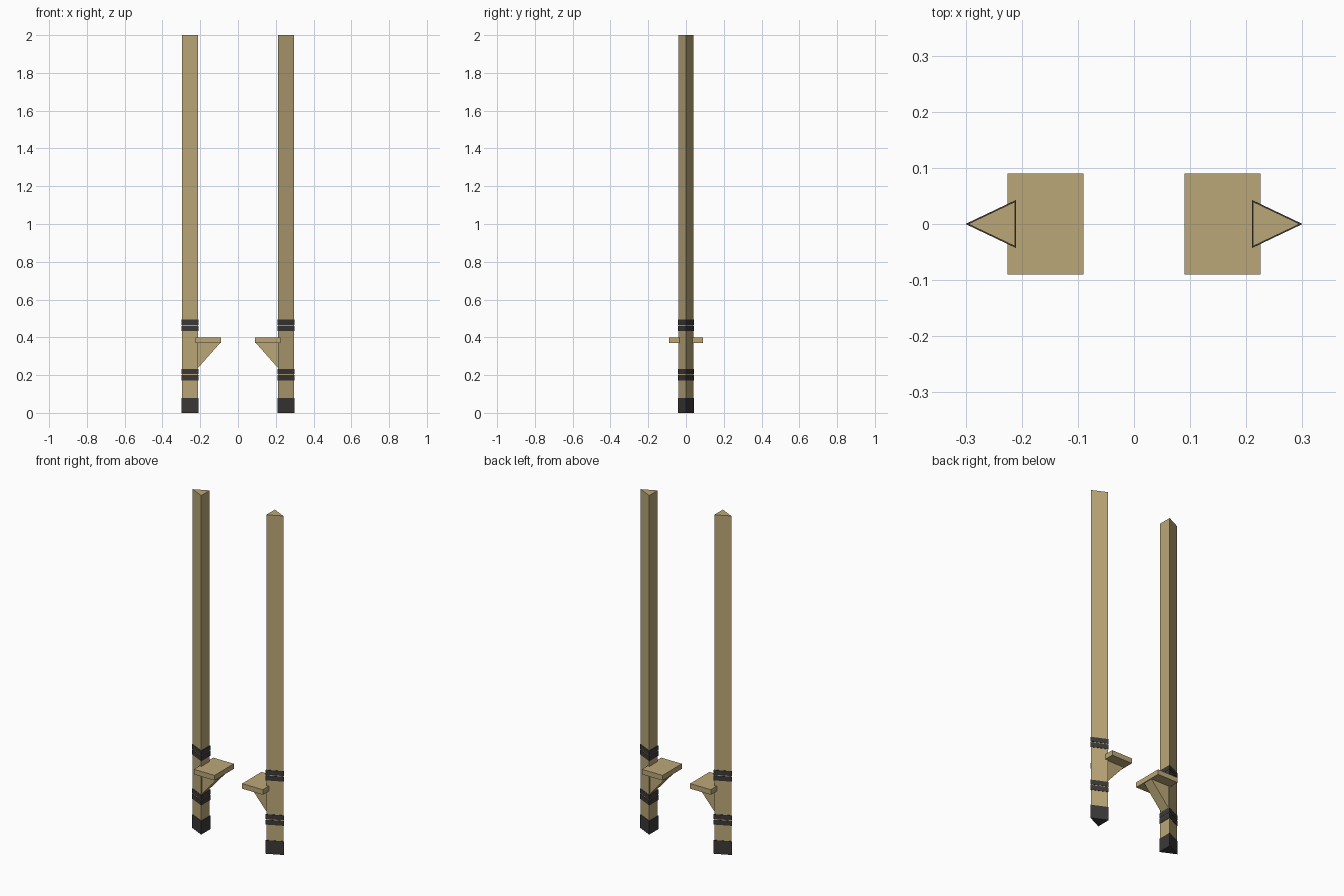
import bpy, bmesh
from mathutils import Vector

if "Cube" in bpy.data.objects:
    bpy.data.objects.remove(bpy.data.objects["Cube"])


def material(name, rgb):
    m = bpy.data.materials.new(name)
    m.diffuse_color = (*rgb, 1.0)
    m.use_nodes = True
    m.node_tree.nodes["Principled BSDF"].inputs["Base Color"].default_value = m.diffuse_color
    return m


WOOD = material("tan wood", (0.50, 0.39, 0.19))
RUBBER = material("dark rubber", (0.045, 0.040, 0.040))


def prism(name, base, direction, mat):
    """Extrude a closed outline along a direction into a solid."""
    bm = bmesh.new()
    face = bm.faces.new([bm.verts.new(p) for p in base])
    top = bmesh.ops.extrude_face_region(bm, geom=[face])["geom"]
    bmesh.ops.translate(bm, vec=Vector(direction),
                        verts=[v for v in top if isinstance(v, bmesh.types.BMVert)])
    bmesh.ops.recalc_face_normals(bm, faces=bm.faces)
    mesh = bpy.data.meshes.new(name)
    bm.to_mesh(mesh)
    bm.free()
    mesh.materials.append(mat)
    obj = bpy.data.objects.new(name, mesh)
    bpy.context.collection.objects.link(obj)
    return obj


# Triangular pole sections: flat side inward, ridge outward
POLE = (0.2125, 0.2955, 0.0395)
SLEEVE = (0.2103, 0.3003, 0.0428)


def tri_post(name, s, section, z0, z1, mat):
    inner, ridge, half = section
    base = [(s * inner, -half, z0), (s * ridge, 0, z0), (s * inner, half, z0)]
    prism(name, base, (0, 0, z1 - z0), mat)


for side, s in (("left", -1), ("right", 1)):
    # Pole and rubber foot
    tri_post(f"{side}_pole", s, POLE, 0.01, 2.0, WOOD)
    tri_post(f"{side}_foot_cap", s, SLEEVE, 0.0, 0.08, RUBBER)

    # Two pairs of straps above and below the step
    for i, z in enumerate((0.172, 0.205, 0.433, 0.466)):
        tri_post(f"{side}_strap_{i + 1}", s, SLEEVE, z, z + 0.028, RUBBER)

    # Step plate
    plate = [(s * x, y, 0.37) for x, y in
             ((0.09, -0.09), (0.225, -0.09), (0.225, 0.09), (0.09, 0.09))]
    prism(f"{side}_step", plate, (0, 0, 0.03), WOOD)

    # Wedge bracket under the step
    t = 0.03
    wedge = [(s * x, -t, z) for x, z in
             ((0.093, 0.372), (0.22, 0.372), (0.22, 0.235), (0.2125, 0.237))]
    prism(f"{side}_bracket", wedge, (0, 2 * t, 0), WOOD)
